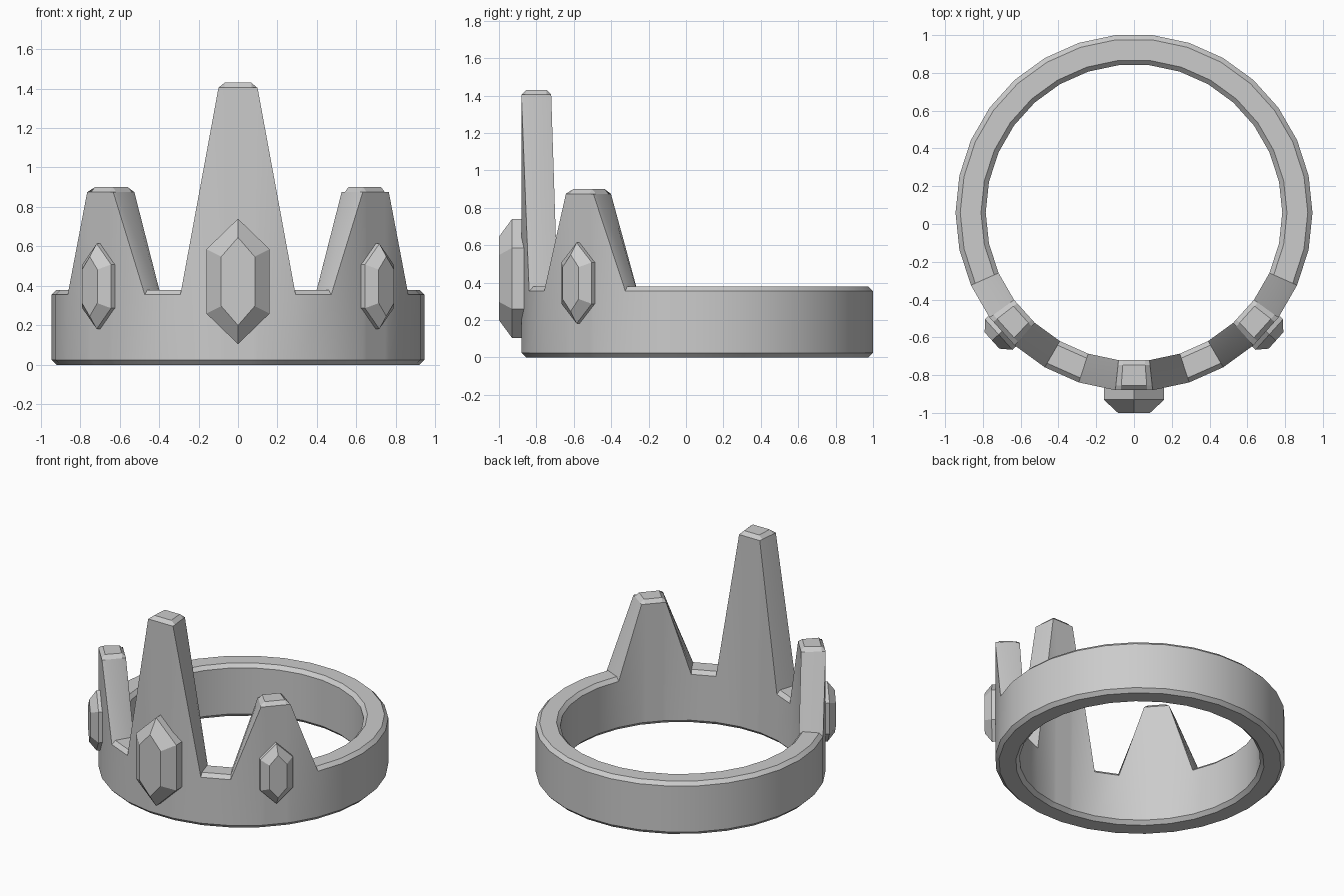
import bpy, bmesh, math
from mathutils import Vector, Matrix

if "Cube" in bpy.data.objects:
    bpy.data.objects.remove(bpy.data.objects["Cube"])

CY = 0.06                      # ring centre in y
N = 30                         # ring sides
R_OUT, R_IN, BEV = 0.945, 0.785, 0.025
BASE_H = 0.38
SPIKES = {18: 0.90, 22: 1.43, 26: 0.90}   # first segment index -> spike height


def finish(bm, name, smooth):
    bmesh.ops.recalc_face_normals(bm, faces=bm.faces)
    me = bpy.data.meshes.new(name)
    bm.to_mesh(me)
    bm.free()
    ob = bpy.data.objects.new(name, me)
    bpy.context.collection.objects.link(ob)
    if smooth:
        bpy.ops.object.select_all(action='DESELECT')
        ob.select_set(True)
        bpy.context.view_layer.objects.active = ob
        bpy.ops.object.shade_smooth_by_angle(angle=math.radians(25))
    return ob


def ring_point(k, r, z):
    # point on the faceted ring; fractional k lies on the straight chord
    def corner(i):
        a = math.tau * i / N
        return Vector((r * math.cos(a), CY + r * math.sin(a), z))
    i = math.floor(k)
    return corner(i).lerp(corner(i + 1), k - i)


def section(h, crest):
    return [(R_OUT - BEV, 0), (R_OUT, BEV), (R_OUT, h - BEV), (R_OUT - BEV, crest),
            (R_IN + BEV, crest), (R_IN, h - BEV), (R_IN, BEV), (R_IN + BEV, 0)]


# Band with spikes: cross-sections of varying height swept around the ring
columns = []
for k in range(N):
    if k in SPIKES:
        h = SPIKES[k]
        columns += [(k, h, h - BEV), (k + 0.15, h, h), (k + 0.85, h, h)]
    elif k - 1 in SPIKES:
        h = SPIKES[k - 1]
        columns.append((k, h, h - BEV))
    else:
        columns.append((k, BASE_H, BASE_H))

bm = bmesh.new()
loops = [[bm.verts.new(ring_point(k, r, z)) for r, z in section(h, c)]
         for k, h, c in columns]
for a, b in zip(loops, loops[1:] + loops[:1]):
    for i in range(8):
        j = (i + 1) % 8
        bm.faces.new((a[i], b[i], b[j], a[j]))
finish(bm, "crown_band", True)


# Gems: bevelled long hexagons set on the outside of each spike
def gem(name, angle, r_ridge, zc, s):
    def hexagon(w, straight, tip, depth):
        pts = [(0, tip), (w, straight), (w, -straight), (0, -tip), (-w, -straight), (-w, straight)]
        return [Vector((x * s, -r_ridge + depth * s, z * s)) for x, z in pts]
    place = Matrix.Translation((0, CY, zc)) @ Matrix.Rotation(math.radians(angle), 4, 'Z')
    bm = bmesh.new()
    rows = [[bm.verts.new(place @ p) for p in hexagon(*d)] for d in
            ((0.085, 0.125, 0.223, -0.07), (0.16, 0.163, 0.318, 0), (0.16, 0.163, 0.318, 0.12))]
    for a, b in zip(rows, rows[1:]):
        for i in range(6):
            j = (i + 1) % 6
            bm.faces.new((a[i], a[j], b[j], b[i]))
    bm.faces.new(rows[0])
    bm.faces.new(rows[-1])
    finish(bm, name, False)


gem("front_gem", 0, 0.99, 0.4225, 1.0)
gem("right_gem", 48, 0.964, 0.3975, 0.68)
gem("left_gem", -48, 0.964, 0.3975, 0.68)
